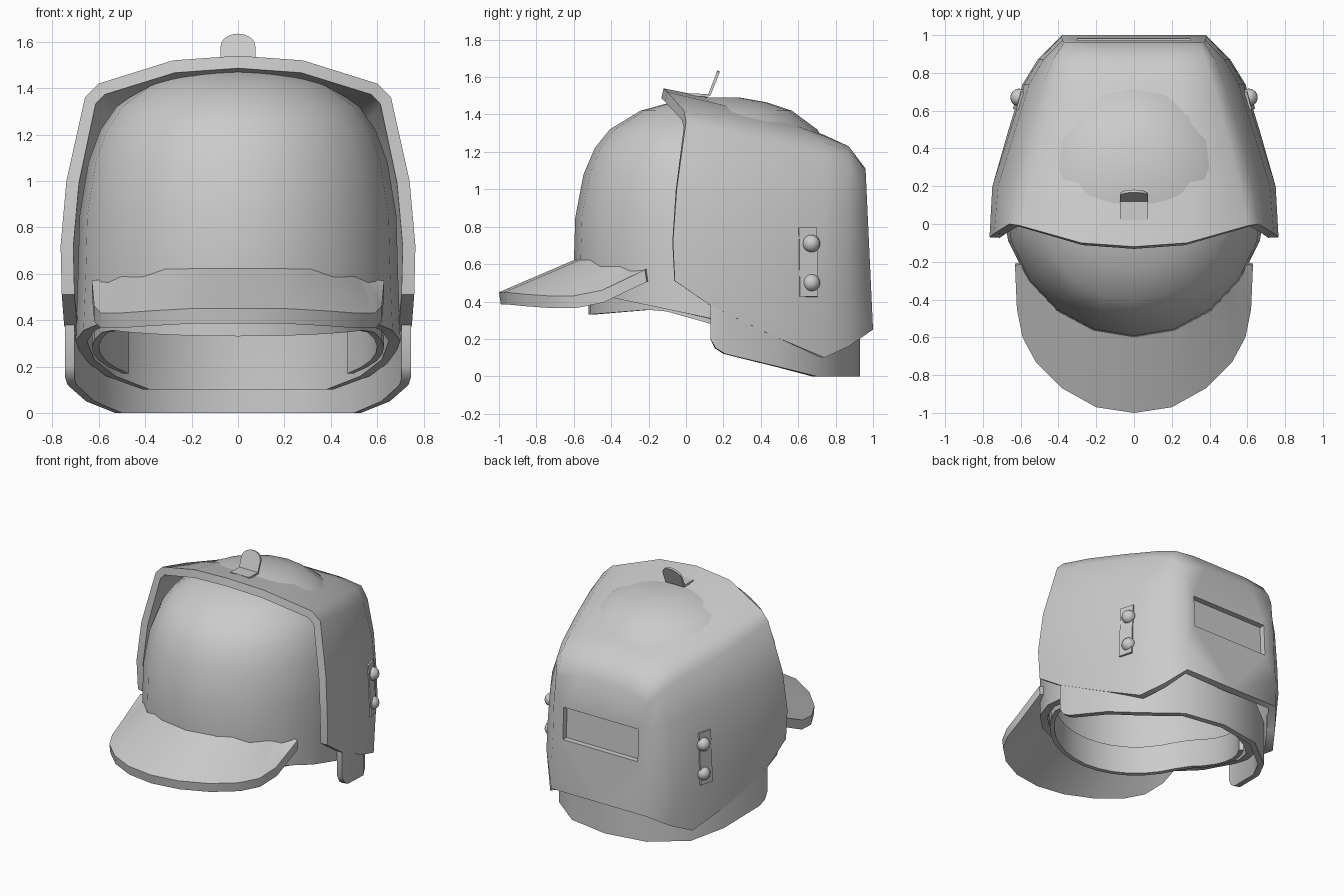
import bpy
import bmesh
import math
from mathutils import Vector

if "Cube" in bpy.data.objects:
    bpy.data.objects.remove(bpy.data.objects["Cube"], do_unlink=True)

grey = bpy.data.materials.new("plain_grey")
grey.use_nodes = True
grey_colour = (0.6, 0.6, 0.6, 1)
grey.diffuse_color = grey_colour
grey.node_tree.nodes["Principled BSDF"].inputs["Base Color"].default_value = grey_colour


def finish(obj, angle=35):
    """Apply modifiers, then give colour and smooth shading with sharp edges."""
    bpy.ops.object.select_all(action="DESELECT")
    obj.select_set(True)
    bpy.context.view_layer.objects.active = obj
    bpy.ops.object.convert(target="MESH")
    obj.data.materials.clear()
    obj.data.materials.append(grey)
    bpy.ops.object.shade_smooth_by_angle(angle=math.radians(angle))


def shell(name, verts, faces, centre, thickness=0, mirror=True, angle=35):
    """Surface that faces away from centre, mirrored and thickened inward."""
    bm = bmesh.new()
    points = [bm.verts.new(v) for v in verts]
    for face in faces:
        bm.faces.new([points[i] for i in face])
    bmesh.ops.recalc_face_normals(bm, faces=bm.faces)
    bm.normal_update()
    facing = sum(f.normal.dot(f.calc_center_median() - Vector(centre)) * f.calc_area()
                 for f in bm.faces)
    if facing < 0:
        bmesh.ops.reverse_faces(bm, faces=bm.faces)
    mesh = bpy.data.meshes.new(name)
    bm.to_mesh(mesh)
    bm.free()
    obj = bpy.data.objects.new(name, mesh)
    bpy.context.collection.objects.link(obj)
    if mirror:
        mod = obj.modifiers.new("mirror", "MIRROR")
        mod.use_clip = True
    if thickness:
        mod = obj.modifiers.new("thickness", "SOLIDIFY")
        mod.thickness = thickness
        mod.offset = -1
    finish(obj, angle)


def grid_faces(rows, columns, closed=False):
    """Quads between neighbouring rows of points."""
    faces = []
    for r in range(rows - 1):
        for c in range(columns if closed else columns - 1):
            d = (c + 1) % columns
            faces.append((r * columns + c, r * columns + d,
                          (r + 1) * columns + d, (r + 1) * columns + c))
    return faces


# Cap dome: oval rings on an open rim that drops to a level back
segments = 20
dome_rings = [(None, 0.98), (0.6, 1), (0.85, 0.99), (1.08, 0.935), (1.22, 0.86),
              (1.32, 0.76), (1.42, 0.555), (1.465, 0.35), (1.49, 0.14)]
dome = []
for z, size in dome_rings:
    shift = 0.13 + 0.07 * (1 - size)
    width = 0.715 if z is None else 0.69
    for i in range(segments):
        a = math.tau * i / segments + math.pi / 2
        x, y = width * size * math.cos(a), shift + 0.73 * size * math.sin(a)
        slope = 0.21 if y < 0.13 else 0.36
        rim_z = max(0.1, 0.31 - slope * (y - 0.13))
        dome.append((x, y, rim_z if z is None else z))
dome_faces = grid_faces(len(dome_rings), segments, True)
dome_faces.append(range(len(dome) - segments, len(dome)))
shell("cap_dome", dome, dome_faces, (0, 0.1, 0.7), 0.05, mirror=False, angle=40)

# Sweatband inside the dome, open at the back
steps = 14
band = []
for height in (0, 0.2):
    for i in range(steps):
        a = math.radians(-90 + 128 * i / (steps - 1))
        y = 0.13 + 0.65 * math.sin(a)
        low = 0.36 + 0.08 * (y + 0.15) if y < -0.15 else 0.36 - 0.28 * (y + 0.15)
        band.append((0.63 * math.cos(a), y, low + height))
shell("sweatband", band, grid_faces(2, steps), (0, 0.1, 0.4), 0.03)

# Brim: outer edge and the seam at the dome, repeated lower for the underside
brim_outer = [(0, -1, 0.45), (0.2, -0.97, 0.45), (0.38, -0.87, 0.44), (0.52, -0.73, 0.43),
              (0.59, -0.6, 0.43), (0.62, -0.45, 0.46), (0.63, -0.22, 0.57)]
brim_inner = [(0, -0.58, 0.63), (0.2, -0.55, 0.63), (0.31, -0.49, 0.63), (0.42, -0.41, 0.6),
              (0.5, -0.33, 0.6), (0.55, -0.27, 0.58), (0.59, -0.21, 0.575)]
brim = brim_outer + brim_inner
brim += [(x, y + 0.01, z - 0.065) for x, y, z in brim_inner + brim_outer]
brim_faces = [[i % len(brim) for i in face] for face in grid_faces(5, 7)]
brim_faces.append((6, 13, 20, 27))
shell("cap_brim", brim, brim_faces, (0, -0.6, 0.47))

# Shield: half cross-sections from the open rim to the flat plate
rim = [(0, -0.12, 1.54), (0.28, -0.1, 1.52), (0.6, -0.01, 1.42), (0.66, 0, 1.36),
       (0.74, -0.05, 1), (0.765, -0.07, 0.72), (0.76, -0.06, 0.51), (0.75, 0.13, 0.38)]
middle = [(0, 1.475), (0.3, 1.45), (0.56, 1.38), (0.63, 1.31),
          (0.72, 1), (0.75, 0.72), (0.75, 0.5), (0.74, 0.345)]
ear = [(0, 1.39), (0.28, 1.38), (0.49, 1.315), (0.56, 1.24),
       (0.635, 0.97), (0.66, 0.7), (0.67, 0.48), (0.665, 0.21)]
cheek = [(0, 1.29), (0.25, 1.285), (0.42, 1.25), (0.48, 1.18),
         (0.555, 0.95), (0.58, 0.7), (0.59, 0.45), (0.57, 0.1)]
corner = [(0, 1.23), (0.22, 1.23), (0.38, 1.21), (0.43, 1.13),
          (0.48, 0.9), (0.5, 0.66), (0.51, 0.45), (0.48, 0.16)]
plate = [(0, 1.11), (0.2, 1.11), (0.35, 1.1), (0.37, 1.05),
         (0.38, 0.85), (0.38, 0.62), (0.385, 0.45), (0.38, 0.25)]
shield = list(rim)
for y, section in ((0.2, middle), (0.48, ear), (0.74, cheek), (0.87, corner)):
    shield += [(x, y, z) for x, z in section]


def plate_y(z):
    return 1.0 - 0.04 * (z - 0.25) / 0.86


shield += [(x, plate_y(z), z) for x, z in plate]
shield_faces = grid_faces(6, 8)

# Recessed window in the flat plate
e = 5 * 8
n = len(shield)
window = [(0, 0.85), (0.3, 0.85), (0.3, 0.62), (0, 0.62)]
for depth in (0, 0.04):
    shield += [(x, plate_y(z) - depth, z) for x, z in window]
shield.append((0, plate_y(0.25), 0.25))
shield_faces += [(e, e + 1, e + 2, e + 3, e + 4, n + 1, n),
                 (e + 4, e + 5, n + 2, n + 1),
                 (e + 5, e + 6, e + 7, n + 8, n + 3, n + 2),
                 (n + 4, n + 5, n + 6, n + 7)]
shield_faces += [(n + i, n + i + 1, n + i + 5, n + i + 4) for i in range(3)]
shell("face_shield", shield, shield_faces, (0, 0.3, 0.7), 0.055, angle=48)

# Neck guard: curved band under the shield (x, y, bottom, top)
guard = [(0.745, 0.13, 0.2, 0.38), (0.745, 0.16, 0.15, 0.37), (0.735, 0.21, 0.12, 0.35),
         (0.655, 0.5, 0.05, 0.34), (0.53, 0.7, 0, 0.32), (0.3, 0.88, 0, 0.32), (0, 0.93, 0, 0.32)]
guard_points = [(x, y, low) for x, y, low, top in guard]
guard_points += [(x, y, top) for x, y, low, top in guard]
shell("neck_guard", guard_points, grid_faces(2, 7), (0, 0.3, 0.2), 0.04)

# Side hinges: a thin plate with two round knobs on each side
for side, label in ((1, "left"), (-1, "right")):
    bpy.ops.mesh.primitive_cube_add(size=1, location=(side * 0.6, 0.65, 0.61),
                                    rotation=(0, side * -0.05, side * 0.27))
    hinge = bpy.context.object
    hinge.name = label + "_hinge_plate"
    hinge.scale = (0.04, 0.1, 0.37)
    finish(hinge)
    for z, spot in ((0.71, "upper"), (0.5, "lower")):
        bpy.ops.mesh.primitive_uv_sphere_add(segments=16, ring_count=10, radius=0.047,
                                             location=(side * 0.608, 0.67, z))
        knob = bpy.context.object
        knob.name = label + "_" + spot + "_knob"
        finish(knob, 60)

# Top clip: flat foot with a leaning rounded tab
clip = [(0, 0.02, 1.512), (0.075, 0.02, 1.512), (0, 0.12, 1.51), (0.075, 0.12, 1.51)]
clip_faces = [(0, 1, 3, 2)]
tab = [2, 3]
for i in range(6):
    a = math.pi / 2 * i / 5
    rise = 0.07 + 0.055 * math.sin(a)
    tab.append(len(clip))
    clip.append((0.075 * math.cos(a), 0.12 + 0.38 * rise, 1.51 + rise))
clip_faces.append(tab)
shell("top_clip", clip, clip_faces, (0, 0.3, 1.3), 0.015)
